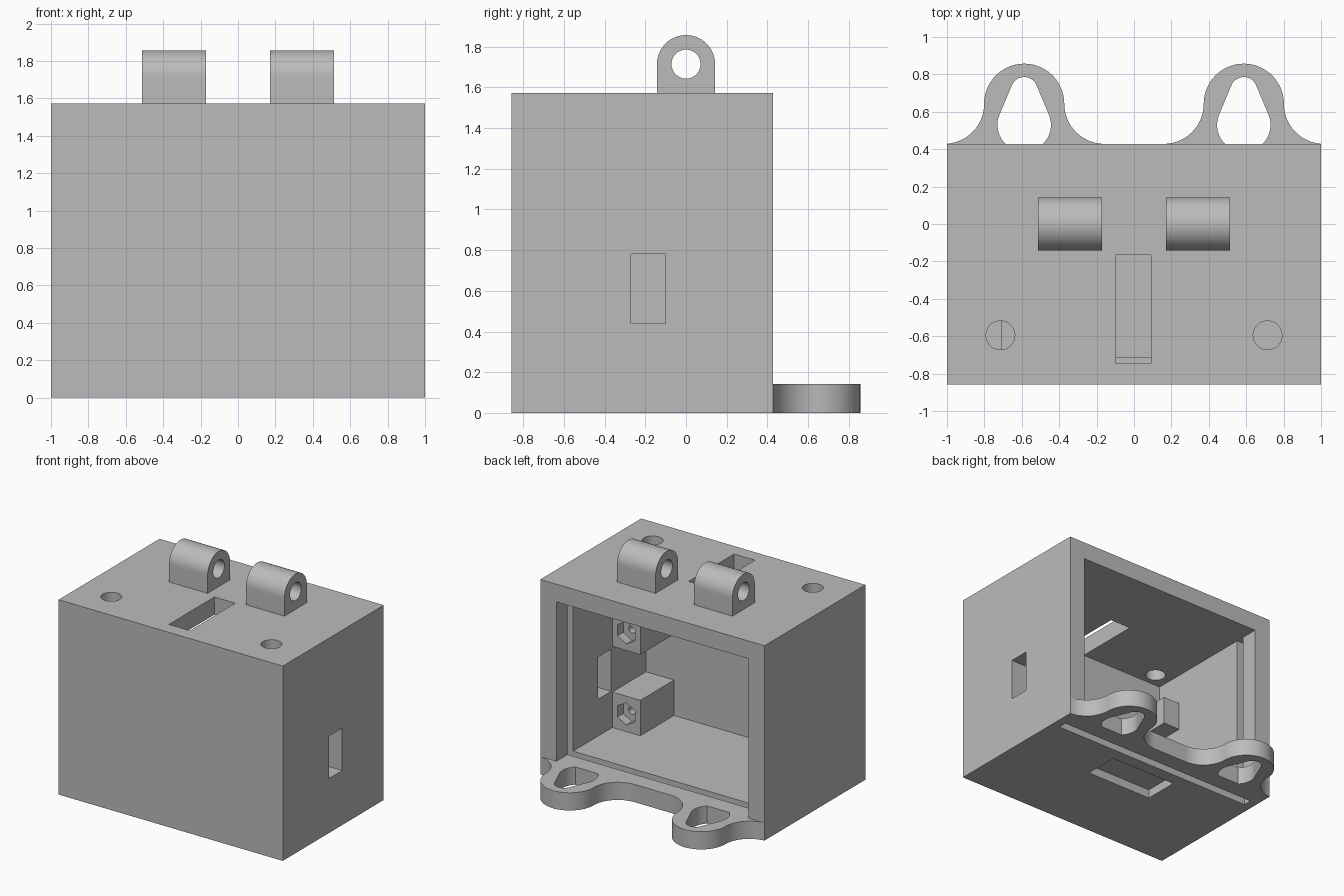
import bpy, bmesh
from math import sin, cos, pi, asin, radians

U = 1 / 7  # wall thickness, used as module

if "Cube" in bpy.data.objects:
    bpy.data.objects.remove(bpy.data.objects["Cube"], do_unlink=True)

grey = bpy.data.materials.new("plain_grey")
grey.use_nodes = True
grey.diffuse_color = (0.5, 0.5, 0.5, 1)
grey.node_tree.nodes["Principled BSDF"].inputs["Base Color"].default_value = (0.5, 0.5, 0.5, 1)


def arc(cx, cy, r, a0, a1, n=24):
    """Points on an arc, angles in radians."""
    return [(cx + r * cos(a0 + (a1 - a0) * i / n), cy + r * sin(a0 + (a1 - a0) * i / n))
            for i in range(n + 1)]


def prism(name, pts, axis, lo, hi):
    """Extrude a closed 2D outline along an axis."""
    place = {"x": lambda p, t: (t, p[0], p[1]),
             "y": lambda p, t: (p[0], t, p[1]),
             "z": lambda p, t: (p[0], p[1], t)}[axis]
    bm = bmesh.new()
    a = [bm.verts.new(place(p, lo)) for p in pts]
    b = [bm.verts.new(place(p, hi)) for p in pts]
    n = len(pts)
    bm.faces.new(a)
    bm.faces.new(b[::-1])
    for i in range(n):
        bm.faces.new((a[i], b[i], b[(i + 1) % n], a[(i + 1) % n]))
    bmesh.ops.recalc_face_normals(bm, faces=bm.faces)
    mesh = bpy.data.meshes.new(name)
    bm.to_mesh(mesh)
    bm.free()
    ob = bpy.data.objects.new(name, mesh)
    bpy.context.collection.objects.link(ob)
    mesh.materials.append(grey)
    return ob


def box(name, x0, x1, y0, y1, z0, z1):
    return prism(name, [(x0, y0), (x1, y0), (x1, y1), (x0, y1)], "z", z0, z1)


def rod(name, axis, cx, cy, r, lo, hi, n=48, turn=0):
    return prism(name, arc(cx, cy, r, turn, turn + 2 * pi, n)[:-1], axis, lo, hi)


def activate(ob):
    bpy.ops.object.select_all(action="DESELECT")
    ob.select_set(True)
    bpy.context.view_layer.objects.active = ob


def cut(ob, *cutters):
    """Subtract each cutter, then remove it."""
    activate(ob)
    for c in cutters:
        m = ob.modifiers.new("cut", "BOOLEAN")
        m.operation, m.solver, m.object = "DIFFERENCE", "EXACT", c
        bpy.ops.object.modifier_apply(modifier=m.name)
        bpy.data.objects.remove(c, do_unlink=True)
    return ob


parts = []

# Housing, open at the back, with panel groove, windows and holes
housing = box("housing", -1, 1, -6 * U, 3 * U, 0, 11 * U)
cut(housing,
    box("cavity", -6 * U, 6 * U, -5 * U, 4 * U, U, 10 * U),
    box("panel_groove", -6.5 * U, 6.5 * U, 1.5 * U, 2 * U, -U, 10 * U),
    box("top_window", -0.095, 0.092, -0.745, -0.165, 9.5 * U, 12 * U),
    box("side_window", 5.5 * U, 8 * U, -0.27, -0.1, 0.44, 0.78),
    box("base_recess", -0.3, 0.3, -0.18, 0.11, -U, U / 2),
    rod("left_hole", "z", 5 * U, -0.595, 0.077, 9.5 * U, 12 * U),
    rod("right_hole", "z", -5 * U, -0.595, 0.077, 9.5 * U, 12 * U))
parts.append(housing)

# Hinge lugs on the top
for side, x0 in (("left", 1.2 * U), ("right", -3.6 * U)):
    outline = [(-U, 11 * U)] + arc(0, 12 * U, U, pi, 0, 32) + [(U, 11 * U)]
    lug = prism(side + "_hinge_lug", outline, "x", x0, x0 + 2.4 * U)
    parts.append(cut(lug, rod("pin_hole", "x", 0, 12 * U, U / 2, x0 - U, x0 + 4 * U)))

# Mounting ears with keyhole openings at the back
back, R, big, small = 3 * U, 1.5 * U, U, U / 2
cy_big, cy_small = 0.53, 5 * U
tilt = asin((big - small) / (cy_small - cy_big))
low = asin((back - cy_big) / big)
for side, cx in (("left", 0.587), ("right", -0.587)):
    outer = (arc(cx - 2 * R, back + R, R, -pi / 2, 0)
             + arc(cx, back + R, R, pi, 0, 40)[1:]
             + arc(cx + 2 * R, back + R, R, pi, 1.5 * pi)[1:])
    inner = (arc(cx, cy_big, big, low, tilt)
             + arc(cx, cy_small, small, tilt, pi - tilt)
             + arc(cx, cy_big, big, pi - tilt, pi - low))
    # Keep the outer fillet flush with the housing side
    outer = [p for p in outer if abs(p[0]) <= 1]
    edge = (cx / abs(cx), back)
    outer = outer + [edge] if cx > 0 else [edge] + outer
    parts.append(prism(side + "_mounting_ear", outer + inner, "z", 0, U))

# Nut blocks inside the left wall
for name, z in (("lower", 2 * U), ("upper", 6.58 * U)):
    block = box(name + "_nut_block", 0.607, 6 * U, -5 * U, -2 * U, z - U, z + U)
    parts.append(cut(block,
                     rod("nut_pocket", "y", 0.732, z, 0.09, -2.5 * U, -U, 6, pi / 6),
                     rod("screw_hole", "y", 0.732, z, 0.03, -4.5 * U, -U, 24)))

# Small stop block in the right front corner
parts.append(box("stop_block", -6 * U, -0.705, -5 * U, -0.48, 0.95, 1.18))

for ob in parts:
    activate(ob)
    bpy.ops.object.shade_smooth_by_angle(angle=radians(30))
bpy.ops.object.select_all(action="DESELECT")
